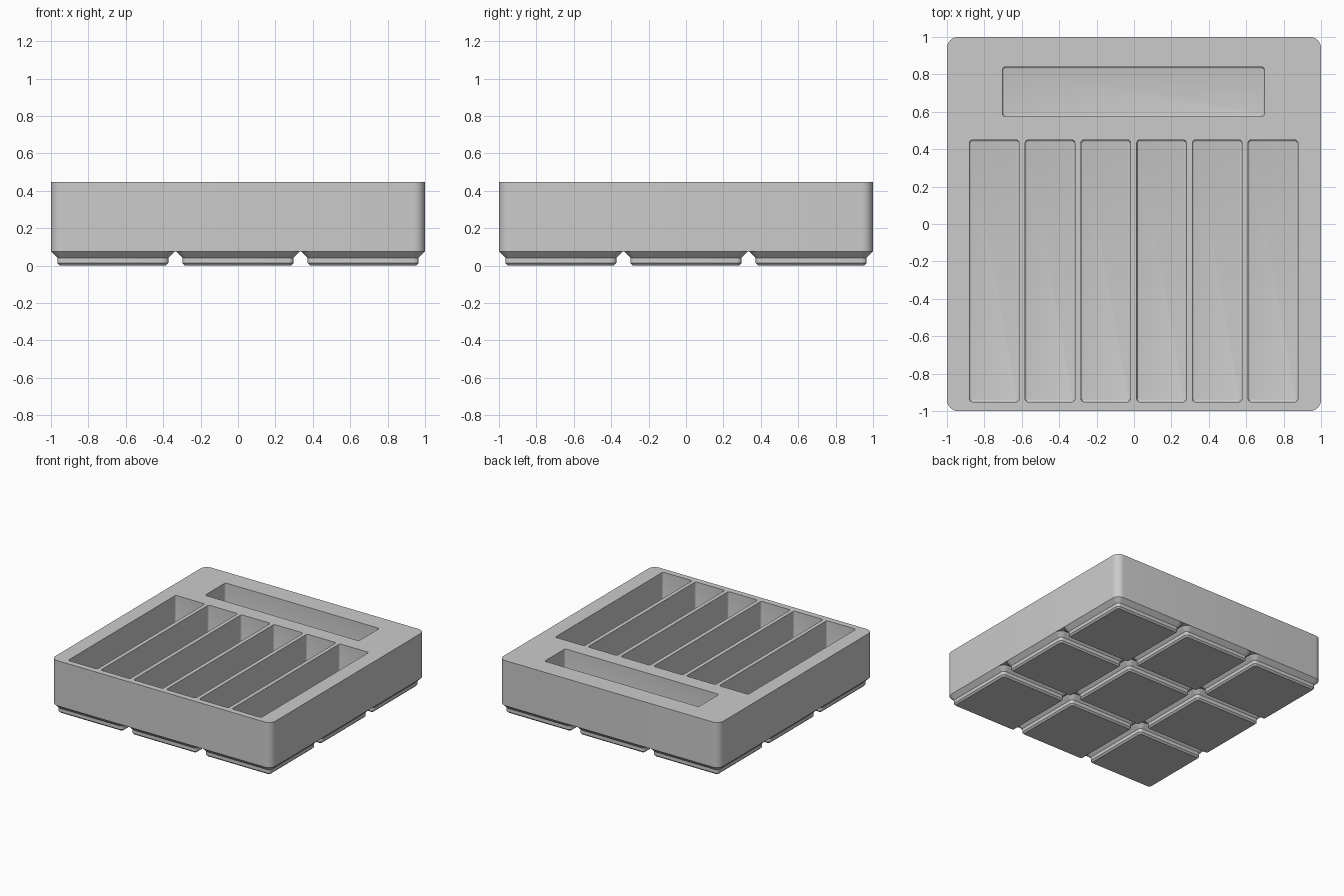
import bpy, bmesh, math

if "Cube" in bpy.data.objects:
    bpy.data.objects.remove(bpy.data.objects["Cube"], do_unlink=True)

MM = 2 / 125.5            # one millimetre in scene units
PITCH = 42 * MM           # spacing of the feet
BODY_Z, TOP_Z, FLOOR_Z = 4.75 * MM, 28 * MM, 7 * MM

grey = bpy.data.materials.new("plain_grey")
grey.use_nodes = True
grey.diffuse_color = (0.6, 0.6, 0.6, 1)
grey.node_tree.nodes["Principled BSDF"].inputs["Base Color"].default_value = (0.6, 0.6, 0.6, 1)


def ring(bm, cx, cy, w, d, r, z, steps=8):
    """Rounded rectangle of vertices at height z."""
    verts = []
    for k, (sx, sy) in enumerate([(1, 1), (-1, 1), (-1, -1), (1, -1)]):
        for i in range(steps + 1):
            a = math.pi / 2 * (k + i / steps)
            verts.append(bm.verts.new((cx + sx * (w / 2 - r) + r * math.cos(a),
                                       cy + sy * (d / 2 - r) + r * math.sin(a), z)))
    return verts


def loft(bm, rings):
    """Walls between successive rings."""
    for a, b in zip(rings, rings[1:]):
        n = len(a)
        for i in range(n):
            j = (i + 1) % n
            bm.faces.new((a[i], a[j], b[j], b[i]))


def finish(bm, name):
    bmesh.ops.recalc_face_normals(bm, faces=bm.faces[:])
    mesh = bpy.data.meshes.new(name)
    bm.to_mesh(mesh)
    bm.free()
    mesh.materials.append(grey)
    obj = bpy.data.objects.new(name, mesh)
    bpy.context.collection.objects.link(obj)
    bpy.ops.object.select_all(action='DESELECT')
    obj.select_set(True)
    bpy.context.view_layer.objects.active = obj
    bpy.ops.object.shade_smooth_by_angle(angle=math.radians(30))
    return obj


# Tray body: rounded block with pockets sunk into its top
bm = bmesh.new()
lower = ring(bm, 0, 0, 2, 2, 3.75 * MM, BODY_Z)
upper = ring(bm, 0, 0, 2, 2, 3.75 * MM, TOP_Z)
loft(bm, [lower, upper])
bm.faces.new(lower)
rims = [upper]

# Six long pockets in front, one crosswise pocket behind
SHORT, LONG = 0.266, 1.4
pockets = [((i - 2.5) * 0.298 - 0.002, -0.251, SHORT, LONG) for i in range(6)]
pockets.append((-0.003, 0.707, LONG, SHORT))
for cx, cy, w, d in pockets:
    r, soft = 0.016, 0.01
    rings = [ring(bm, cx, cy, w, d, r, TOP_Z, 4)]
    for k in range(4):    # rounded edge where wall meets floor
        a = math.pi / 2 * k / 3
        inset = soft * (1 - math.cos(a))
        rings.append(ring(bm, cx, cy, w - 2 * inset, d - 2 * inset, r - inset,
                          FLOOR_Z + soft * (1 - math.sin(a)), 4))
    loft(bm, rings)
    bm.faces.new(rings[-1])
    rims.append(rings[0])

# Top surface spans between the outer rim and the pocket rims
edges = [bm.edges.get((v, loop[(i + 1) % len(loop)])) for loop in rims for i, v in enumerate(loop)]
bmesh.ops.triangle_fill(bm, use_beauty=True, edges=edges, normal=(0, 0, 1))
finish(bm, "tray_body")

# Three by three stepped feet: width, corner radius and height of each level
LEVELS = [(35.6, 0.8, 0), (37.2, 1.6, 0.8), (37.2, 1.6, 2.6), (41.5, 3.75, 4.75)]
for row in range(3):
    for col in range(3):
        bm = bmesh.new()
        cx, cy = (col - 1) * PITCH, (row - 1) * PITCH
        rings = [ring(bm, cx, cy, w * MM, w * MM, r * MM, z * MM) for w, r, z in LEVELS]
        loft(bm, rings)
        bm.faces.new(rings[0])
        bm.faces.new(rings[-1])
        finish(bm, f"foot_{row + 1}_{col + 1}")
